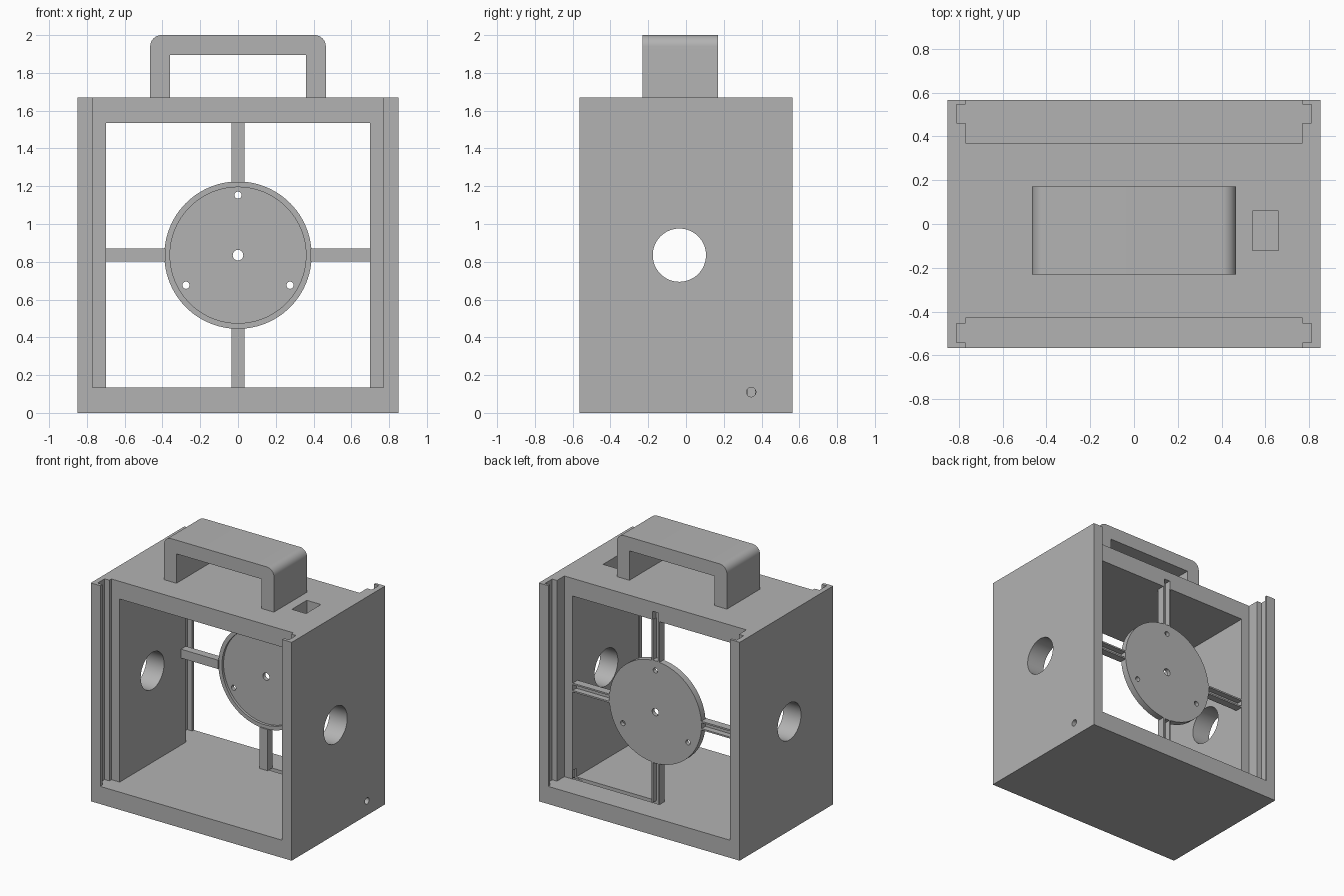
import bpy, bmesh
from math import pi, sin, cos, radians
from mathutils import Matrix

old = bpy.data.objects.get("Cube")
if old:
    bpy.data.objects.remove(old, do_unlink=True)

grey = bpy.data.materials.new("plain grey")
grey.use_nodes = True
grey.diffuse_color = (0.45, 0.45, 0.45, 1)
grey.node_tree.nodes["Principled BSDF"].inputs["Base Color"].default_value = (0.45, 0.45, 0.45, 1)


def finish(name, bm):
    bmesh.ops.recalc_face_normals(bm, faces=bm.faces)
    mesh = bpy.data.meshes.new(name)
    bm.to_mesh(mesh)
    bm.free()
    mesh.materials.append(grey)
    obj = bpy.data.objects.new(name, mesh)
    bpy.context.collection.objects.link(obj)
    return obj


def box(name, x, y, z):
    bm = bmesh.new()
    bmesh.ops.create_cube(bm, size=1)
    for v in bm.verts:
        v.co = [lo + (c + 0.5) * (hi - lo) for c, (lo, hi) in zip(v.co, (x, y, z))]
    return finish(name, bm)


def prism(name, points, z0, z1):
    bm = bmesh.new()
    face = bm.faces.new([bm.verts.new((x, y, z0)) for x, y in points])
    new = bmesh.ops.extrude_face_region(bm, geom=[face])["geom"]
    top = [g for g in new if isinstance(g, bmesh.types.BMVert)]
    bmesh.ops.translate(bm, verts=top, vec=(0, 0, z1 - z0))
    return finish(name, bm)


def cylinder(name, centre, radius, length, axis, segments=64):
    bm = bmesh.new()
    bmesh.ops.create_cone(bm, cap_ends=True, segments=segments, radius1=radius,
                          radius2=radius, depth=length)
    turn = Matrix.Rotation(pi / 2, 4, "Y" if axis == "x" else "X")
    bmesh.ops.transform(bm, matrix=Matrix.Translation(centre) @ turn, verts=bm.verts)
    return finish(name, bm)


def combine(target, tool, operation="DIFFERENCE"):
    mod = target.modifiers.new("cut", "BOOLEAN")
    mod.operation, mod.solver, mod.object = operation, "EXACT", tool
    bpy.context.view_layer.objects.active = target
    bpy.ops.object.modifier_apply(modifier=mod.name)
    bpy.data.objects.remove(tool, do_unlink=True)


def smooth(obj):
    bpy.ops.object.select_all(action="DESELECT")
    obj.select_set(True)
    bpy.context.view_layer.objects.active = obj
    bpy.ops.object.shade_smooth_by_angle(angle=radians(30))


FLOOR, CEILING, TOP = 0.135, 1.535, 1.67
HUB = 0.835

# Case: hollow box open at the front and back
case = box("case", (-0.85, 0.85), (-0.565, 0.565), (0, TOP))
combine(case, box("cavity", (-0.7, 0.7), (-0.7, 0.7), (FLOOR, CEILING)))

# Stepped slots for sliding panels, open at the top
for lip, groove, shelf, inner in ((-0.7, -0.54, -0.455, -0.43), (0.7, 0.545, 0.46, 0.37)):
    half = [(0.77, lip), (0.77, groove), (0.81, groove),
            (0.81, shelf), (0.77, shelf), (0.77, inner)]
    outline = half + [(-x, y) for x, y in reversed(half)]
    combine(case, prism("panel_slot", outline, FLOOR, 1.8))

# Side holes, switch hole and recess under the lid
for side in (-1, 1):
    combine(case, cylinder("side_hole", (side * 0.8, -0.035, HUB), 0.141, 0.5, "x"))
combine(case, box("switch_hole", (0.54, 0.66), (-0.12, 0.06), (1.4, 1.8)))

# Cable channel in the floor, leading to a small hole in the right wall
combine(case, box("floor_channel", (-0.025, 0.71), (0.325, 0.365), (0.085, 0.2)))
combine(case, cylinder("cable_hole", (0.8, 0.345, 0.11), 0.025, 0.3, "x", 32))
combine(case, box("lid_notch", (-0.025, 0.025), (0.325, 0.5), (1.4, 1.6)))
smooth(case)

# Carry handle: rounded bar with a rectangular opening
handle = box("handle", (-0.465, 0.465), (-0.23, 0.17), (TOP, 2.0))
bm = bmesh.new()
bm.from_mesh(handle.data)
corners = [e for e in bm.edges if all(v.co.z > 1.9 for v in e.verts)
           and abs(e.verts[0].co.x - e.verts[1].co.x) < 0.01]
bmesh.ops.bevel(bm, geom=corners, offset=0.06, segments=10, profile=0.5, affect="EDGES")
bm.to_mesh(handle.data)
bm.free()
combine(handle, box("grip_opening", (-0.36, 0.36), (-0.5, 0.5), (1.5, 1.895)))
smooth(handle)

# Mounting disc with a raised front rim and screw holes
disc = cylinder("mounting_disc", (0, 0.345, HUB), 0.39, 0.05, "y", 96)
combine(disc, cylinder("disc_recess", (0, 0.3, HUB), 0.36, 0.08, "y", 96))
combine(disc, cylinder("centre_hole", (0, 0.345, HUB), 0.028, 0.3, "y", 32))
for angle in (90, 210, 330):
    a = radians(angle)
    spot = (0.318 * cos(a), 0.345, HUB + 0.318 * sin(a))
    combine(disc, cylinder("screw_hole", spot, 0.019, 0.3, "y", 24))
smooth(disc)

# Four channel-shaped spokes, open towards the back
for i, name in enumerate(("right_spoke", "upper_spoke", "left_spoke", "lower_spoke")):
    spoke = box(name, (0.385, 0.7), (0.31, 0.37), (-0.034, 0.034))
    combine(spoke, box("spoke_channel", (0.392, 0.9), (0.325, 0.5), (-0.022, 0.022)))
    spoke.data.transform(Matrix.Translation((0, 0, HUB)) @ Matrix.Rotation(-i * pi / 2, 4, "Y"))
